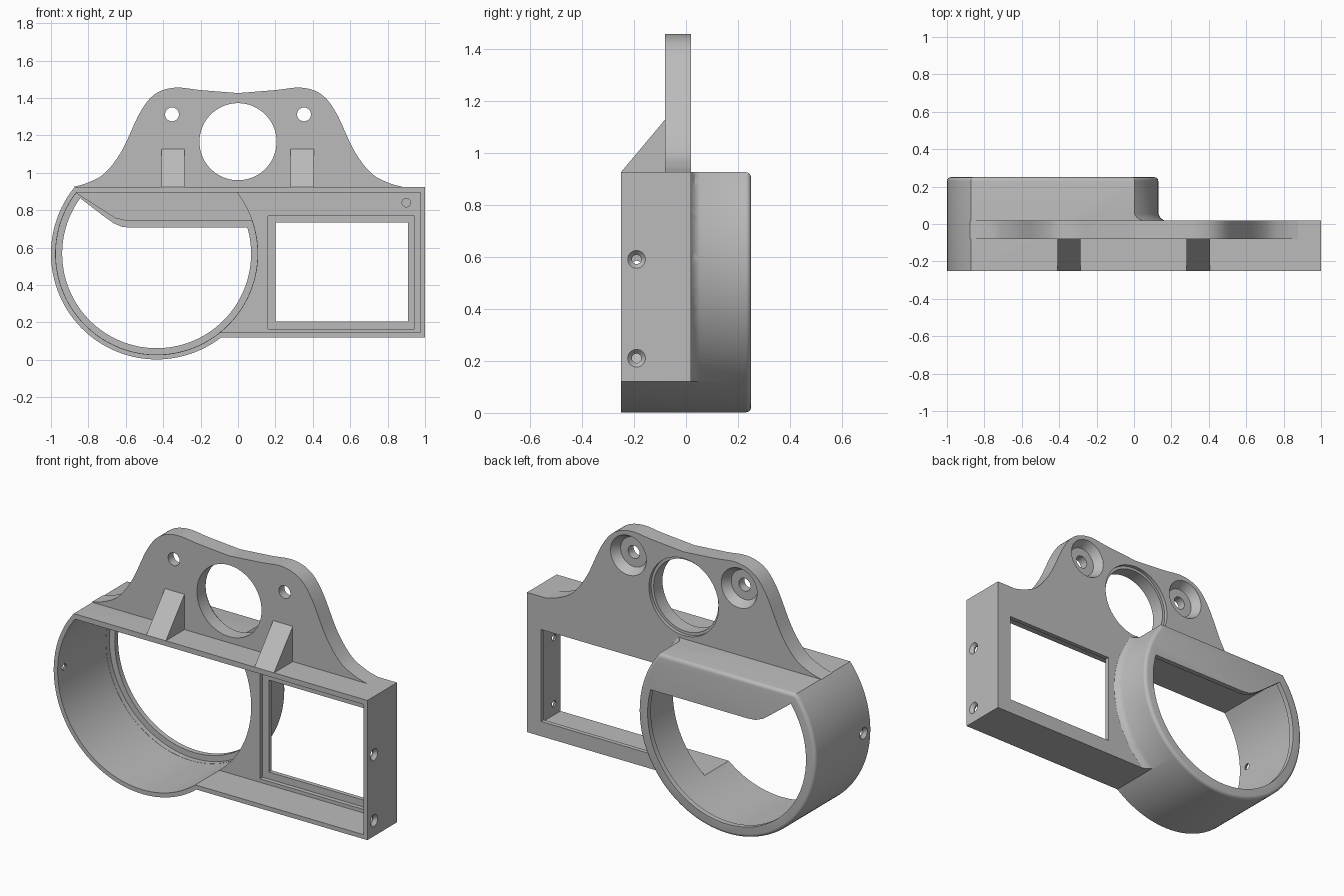
import bpy, bmesh, math
from mathutils import Vector

if "Cube" in bpy.data.objects:
    bpy.data.objects.remove(bpy.data.objects["Cube"])

grey = bpy.data.materials.new("light grey plastic")
grey.use_nodes = True
grey.diffuse_color = (0.5, 0.5, 0.5, 1)
grey.node_tree.nodes["Principled BSDF"].inputs["Base Color"].default_value = (0.5, 0.5, 0.5, 1)

CX, CZ = -0.435, 0.567          # centre of the round opening
FRONT, BACK, PANEL = -0.25, 0.25, 0.02
TOP, BOTTOM = 0.925, 0.12


def finish(bm, name):
    bmesh.ops.recalc_face_normals(bm, faces=bm.faces)
    mesh = bpy.data.meshes.new(name)
    bm.to_mesh(mesh)
    bm.free()
    mesh.materials.append(grey)
    ob = bpy.data.objects.new(name, mesh)
    bpy.context.collection.objects.link(ob)
    return ob


def prism(name, outline, y0, y1, rounding=0):
    """Extrude an x-z outline along y, optionally rounding the rear edge."""
    bm = bmesh.new()
    face = bm.faces.new([bm.verts.new((x, y0, z)) for x, z in outline])
    ext = bmesh.ops.extrude_face_region(bm, geom=[face])["geom"]
    bmesh.ops.translate(bm, vec=(0, y1 - y0, 0),
                        verts=[v for v in ext if isinstance(v, bmesh.types.BMVert)])
    if rounding:
        rear = [e for e in bm.edges if all(abs(v.co.y - y1) < 1e-5 for v in e.verts)]
        bmesh.ops.bevel(bm, geom=rear, offset=rounding, segments=4, profile=0.5,
                        affect='EDGES', clamp_overlap=True)
    return finish(bm, name)


def box(name, x0, x1, y0, y1, z0, z1):
    return prism(name, [(x0, z0), (x1, z0), (x1, z1), (x0, z1)], y0, y1)


def cone(name, start, end, r0, r1, segments=48):
    a, b = Vector(start), Vector(end)
    bm = bmesh.new()
    bmesh.ops.create_cone(bm, cap_ends=True, segments=segments, radius1=r0,
                          radius2=r1, depth=(b - a).length)
    rot = (b - a).to_track_quat('Z', 'Y').to_matrix().to_4x4()
    bmesh.ops.transform(bm, matrix=rot, verts=bm.verts)
    bmesh.ops.translate(bm, vec=(a + b) / 2, verts=bm.verts)
    return finish(bm, name)


def combine(target, tool, op='DIFFERENCE'):
    mod = target.modifiers.new("combine", 'BOOLEAN')
    mod.operation, mod.object, mod.solver = op, tool, 'EXACT'
    bpy.context.view_layer.objects.active = target
    bpy.ops.object.modifier_apply(modifier=mod.name)
    bpy.data.objects.remove(tool)


def arc(r, a0, a1, n=96):
    """Points round the opening, between two angles in radians."""
    return [(CX + r * math.cos(a0 + (a1 - a0) * i / n),
             CZ + r * math.sin(a0 + (a1 - a0) * i / n)) for i in range(n + 1)]


def clipped_disc(r, top):
    a = math.asin((top - CZ) / r)
    return arc(r, a, -math.pi - a)


def opening(r, top, left_angle, corner):
    """Round opening with a flat top and a sloping, rounded left corner."""
    return arc(r, math.asin((top - CZ) / r), math.radians(left_angle)) + corner


def smooth_path(pts, n=8):
    pts = [Vector(p) for p in pts]
    pts = [2 * pts[0] - pts[1]] + pts + [2 * pts[-1] - pts[-2]]
    out = []
    for a, b, c, d in zip(pts, pts[1:], pts[2:], pts[3:]):
        for i in range(n):
            t = i / n
            out.append(0.5 * (2 * b + (c - a) * t + (2 * a - 5 * b + 4 * c - d) * t * t
                              + (3 * b - a - 3 * c + d) * t ** 3))
    return [tuple(p) for p in out + [pts[-2]]]


# Housing: round shell joined to the rectangular panel box
housing = prism("housing", clipped_disc(0.565, TOP), FRONT, BACK, 0.02)
combine(housing, box("panel_box", -0.3, 1, FRONT, PANEL, BOTTOM, TOP), 'UNION')

# Fillet where the round shell rises from the panel's back
for y0, y1, r0, r1 in [(0.01, 0.033, 0.61, 0.576), (0.012, 0.058, 0.588, 0.563)]:
    flare = cone("flare", (CX, y0, CZ), (CX, y1, CZ), r0, r1, 128)
    combine(flare, box("clip", -0.2, 0.9, -0.1, 0.2, BOTTOM, TOP), 'INTERSECT')
    combine(housing, flare, 'UNION')

# Hollow interior
combine(housing, prism("round_cavity", clipped_disc(0.54, 0.895), -0.3, 0.19))
combine(housing, box("panel_cavity", -0.3, 0.975, -0.3, -0.03, 0.145, 0.895))

# Round opening with a seat for its cover
combine(housing, prism("round_seat", opening(
    0.539, 0.743, -217, [(-0.7, 0.785), (-0.655, 0.757), (-0.61, 0.746), (-0.56, 0.743)]),
    0.1, 0.22))
combine(housing, prism("round_hole", opening(
    0.505, 0.706, -216, [(-0.71, 0.762), (-0.665, 0.73), (-0.62, 0.711), (-0.57, 0.706)]),
    0.1, 0.3))

# Rectangular window with its seat
combine(housing, box("window_seat", 0.16, 0.945, -0.1, -0.005, 0.165, 0.77))
combine(housing, box("window_hole", 0.2, 0.91, -0.1, 0.1, 0.205, 0.735))
combine(housing, cone("blind_hole", (0.9, -0.1, 0.84), (0.9, -0.005, 0.84), 0.023, 0.023, 24))

# Countersunk screw holes in the side walls
for side, z in [(1, 0.59), (1, 0.21), (-1, CZ)]:
    for depth, r in [(0.02, 0.016), (0.1, 0.018)]:
        r_out = 0.036 if depth < 0.05 else r
        combine(housing, cone("screw_hole", (side * 1.002, -0.19, z),
                              (side * (1 - depth), -0.19, z), r_out, r, 24))

# Upper bracket with a wavy outline
half = smooth_path([(0.877, TOP), (0.8, 0.948), (0.71, 1.0), (0.62, 1.12), (0.524, 1.322),
                    (0.444, 1.42), (0.337, 1.455), (0.2, 1.442), (0, 1.426)])
outline = half + [(-x, z) for x, z in reversed(half[:-1])]
bracket = prism("upper_bracket", outline, -0.08, PANEL)
LENS = 1.166
combine(bracket, cone("lens_hole", (0, -0.2, LENS), (0, 0.2, LENS), 0.206, 0.206, 96))
combine(bracket, cone("lens_seat", (0, 0.0, LENS), (0, 0.1, LENS), 0.222, 0.222, 96))
for side in (-1, 1):
    x, z = side * 0.353, 1.312
    combine(bracket, cone("bolt_hole", (x, -0.2, z), (x, 0.2, z), 0.037, 0.037, 32))
    combine(bracket, cone("bolt_seat", (x, -0.03, z), (x, 0.021, z), 0.085, 0.115))

# Sloping gussets that brace the bracket
for name, x0 in [("right_gusset", -0.41), ("left_gusset", 0.28)]:
    bm = bmesh.new()
    tri = [(FRONT, TOP), (-0.08, TOP), (-0.08, 1.128)]
    face = bm.faces.new([bm.verts.new((x0, y, z)) for y, z in tri])
    ext = bmesh.ops.extrude_face_region(bm, geom=[face])["geom"]
    bmesh.ops.translate(bm, vec=(0.125, 0, 0),
                        verts=[v for v in ext if isinstance(v, bmesh.types.BMVert)])
    finish(bm, name)

# Smooth curved walls, keep edges crisp
for ob in (housing, bracket):
    bpy.ops.object.select_all(action='DESELECT')
    ob.select_set(True)
    bpy.context.view_layer.objects.active = ob
    bpy.ops.object.shade_smooth_by_angle(angle=math.radians(30))
